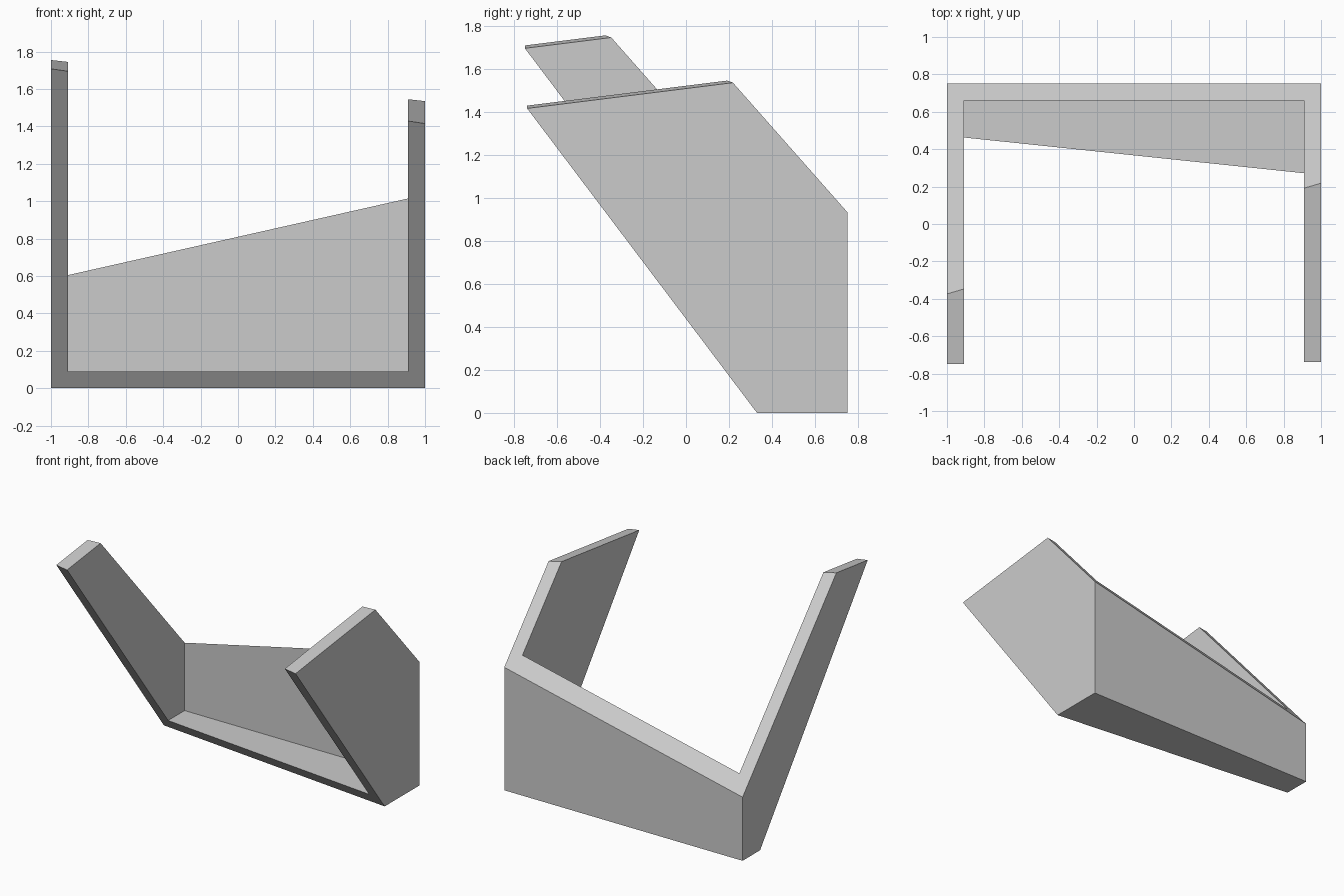
import bpy, bmesh
from mathutils import Vector

if "Cube" in bpy.data.objects:
    bpy.data.objects.remove(bpy.data.objects["Cube"])

WALL = 0.09

grey = bpy.data.materials.new("light grey")
grey.diffuse_color = (0.6, 0.6, 0.6, 1)
grey.use_nodes = True
grey.node_tree.nodes["Principled BSDF"].inputs["Base Color"].default_value = grey.diffuse_color


def make_box(name, low, high):
    """Axis-aligned box between two corners."""
    bm = bmesh.new()
    bmesh.ops.create_cube(bm, size=1)
    low, high = Vector(low), Vector(high)
    for v in bm.verts:
        v.co = Vector([l + (c + 0.5) * (h - l) for c, l, h in zip(v.co, low, high)])
    mesh = bpy.data.meshes.new(name)
    bm.to_mesh(mesh)
    bm.free()
    obj = bpy.data.objects.new(name, mesh)
    bpy.context.collection.objects.link(obj)
    return obj


def slice_off(obj, point, normal):
    """Remove everything on the normal's side of a plane and cap the cut."""
    bm = bmesh.new()
    bm.from_mesh(obj.data)
    cut = bmesh.ops.bisect_plane(bm, geom=bm.verts[:] + bm.edges[:] + bm.faces[:],
                                 plane_co=point, plane_no=Vector(normal).normalized(),
                                 clear_outer=True)
    edges = [e for e in cut["geom_cut"] if isinstance(e, bmesh.types.BMEdge)]
    bmesh.ops.contextual_create(bm, geom=edges)
    bmesh.ops.recalc_face_normals(bm, faces=bm.faces[:])
    bm.to_mesh(obj.data)
    bm.free()


# Outer block, trimmed by three slanted planes
bracket = make_box("cradle_bracket", (-1, -2, 0), (1, 0.75, 3))
bracket.data.materials.append(grey)
slice_off(bracket, (1, 0.33, 0), (-0.105, -1, -0.755))      # leaning front
slice_off(bracket, (1, 0.75, 0.933), (-0.2253, 1.132, 1))   # sloping back rim
slice_off(bracket, (1, 0.22, 1.535), (0.147, -0.125, 1))    # arm tips

# Hollow leaving side arms, back wall and floor
hollow = make_box("hollow_cutter", (-1 + WALL, -3, WALL), (1 - WALL, 0.75 - WALL, 4))
hollow.hide_render = True
hollow.hide_set(True)
cut = bracket.modifiers.new("hollow", "BOOLEAN")
cut.operation = "DIFFERENCE"
cut.solver = "EXACT"
cut.object = hollow
